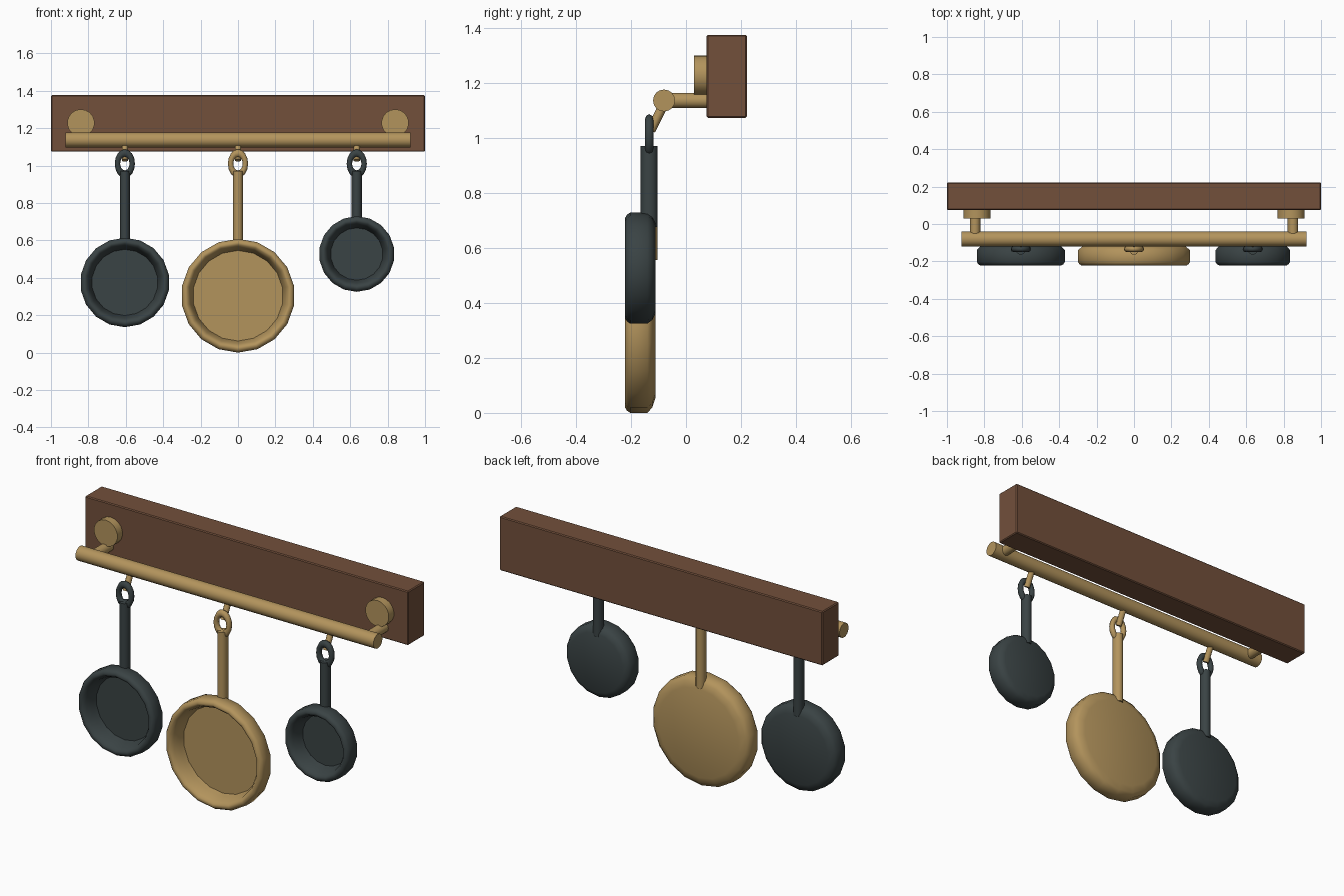
import bpy, bmesh, math
from mathutils import Vector, Matrix

if "Cube" in bpy.data.objects:
    bpy.data.objects.remove(bpy.data.objects["Cube"])


def material(name, rgb):
    m = bpy.data.materials.new(name)
    m.diffuse_color = (*rgb, 1)
    m.use_nodes = True
    m.node_tree.nodes["Principled BSDF"].inputs["Base Color"].default_value = m.diffuse_color
    return m


WOOD = material("brown_wood", (0.17, 0.08, 0.044))
BRASS = material("aged_brass", (0.45, 0.295, 0.108))
IRON = material("dark_iron", (0.042, 0.056, 0.058))


def finish(bm, name, mat, angle=40):
    bmesh.ops.recalc_face_normals(bm, faces=bm.faces)
    me = bpy.data.meshes.new(name)
    bm.to_mesh(me)
    bm.free()
    me.materials.append(mat)
    ob = bpy.data.objects.new(name, me)
    bpy.context.collection.objects.link(ob)
    bpy.ops.object.select_all(action='DESELECT')
    ob.select_set(True)
    bpy.context.view_layer.objects.active = ob
    bpy.ops.object.shade_smooth_by_angle(angle=math.radians(angle))
    return ob


def rod(name, a, b, r, mat, sides=12, flat=1.0):
    """Capped cylinder from a to b; flat stretches it along its local y."""
    a, b = Vector(a), Vector(b)
    d = b - a
    bm = bmesh.new()
    bmesh.ops.create_cone(bm, cap_ends=True, segments=sides, radius1=r, radius2=r, depth=d.length)
    bm.transform(Matrix.Translation((a + b) / 2)
                 @ Vector((0, 0, 1)).rotation_difference(d).to_matrix().to_4x4()
                 @ Matrix.Diagonal((1, flat, 1, 1)))
    return finish(bm, name, mat)


def lathe(name, profile, x, z, mat, sides=18):
    """Closed shell spun around a y-directed axis; profile holds (radius, y)."""
    bm = bmesh.new()
    rings = []
    for r, y in profile:
        if r == 0:
            rings.append([bm.verts.new((x, y, z))] * sides)
        else:
            rings.append([bm.verts.new((x + r * math.sin(2 * math.pi * i / sides), y,
                                        z + r * math.cos(2 * math.pi * i / sides)))
                          for i in range(sides)])
    for p, q in zip(rings, rings[1:]):
        for i in range(sides):
            j = (i + 1) % sides
            bm.faces.new(list(dict.fromkeys((p[i], p[j], q[j], q[i]))))
    return finish(bm, name, mat, 50)


def hanging_ring(name, x, mat):
    """Upright oval ring."""
    bm = bmesh.new()
    n, k = 16, 8
    grid = []
    for i in range(n):
        t = 2 * math.pi * i / n
        row = []
        for j in range(k):
            s = 2 * math.pi * j / k
            rad = 0.0395 + 0.0145 * math.cos(s)
            row.append(bm.verts.new((x + rad * math.cos(t), -0.134 + 0.016 * math.sin(s),
                                     1.01 + 1.43 * rad * math.sin(t))))
        grid.append(row)
    for i in range(n):
        for j in range(k):
            u, v = (i + 1) % n, (j + 1) % k
            bm.faces.new((grid[i][j], grid[u][j], grid[u][v], grid[i][v]))
    return finish(bm, name, mat, 80)


# Wooden wall beam with softened edges
bm = bmesh.new()
bmesh.ops.create_cube(bm, size=1)
bm.transform(Matrix.Translation((0, 0.1485, 1.225)) @ Matrix.Diagonal((2, 0.147, 0.302, 1)))
bmesh.ops.bevel(bm, geom=bm.edges[:], offset=0.005, segments=1, affect='EDGES')
finish(bm, "wall_beam", WOOD, 20)

# Brass rail with its two wall mounts
rod("rail", (-0.922, -0.08, 1.137), (0.922, -0.08, 1.137), 0.04, BRASS, 16)
for side, sx in (("left", -1), ("right", 1)):
    rod(side + "_mount_disc", (sx * 0.84, 0.03, 1.228), (sx * 0.84, 0.08, 1.228), 0.073, BRASS, 18)
    rod(side + "_mount_arm", (sx * 0.85, -0.08, 1.137), (sx * 0.85, 0.08, 1.137), 0.028, BRASS)

# Hanging pans: label, x, centre height, radius, material
for label, x, z, R, mat in (("left", -0.605, 0.375, 0.239, IRON),
                            ("middle", 0, 0.304, 0.304, BRASS),
                            ("right", 0.635, 0.527, 0.202, IRON)):
    profile = [(0, -0.111), (R * 0.82, -0.111), (R * 0.93, -0.122), (R, -0.14),
               (R, -0.203), (R - 0.008, -0.215), (R - 0.02, -0.222), (R - 0.032, -0.218),
               (R - 0.045, -0.2), (R - 0.056, -0.16), (R - 0.062, -0.136), (0, -0.136)]
    lathe(label + "_pan", profile, x, z, mat)
    rod(label + "_handle", (x, -0.134, z + R - 0.052), (x, -0.134, 0.972), 0.027, mat, 12, 1.14)
    hanging_ring(label + "_ring", x, mat)
    rod(label + "_hook", (x, -0.08, 1.125), (x, -0.128, 1.028), 0.017, BRASS, 10)
